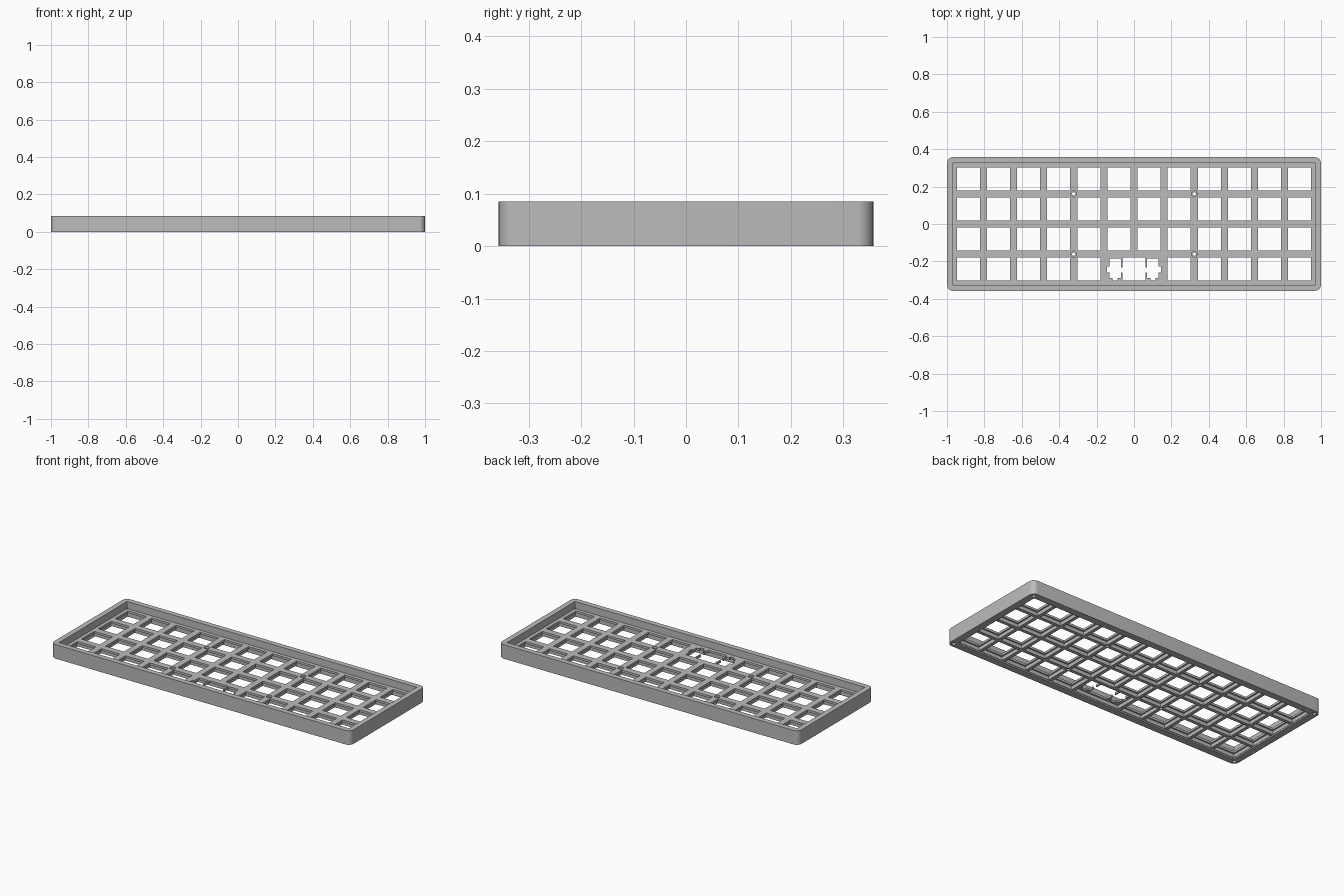
import bpy
import bmesh
from math import radians
from mathutils import Matrix

old = bpy.data.objects.get("Cube")
if old:
    bpy.data.objects.remove(old, do_unlink=True)

PITCH = 0.161        # key spacing
KEY = 0.123          # key opening in the plate
UNDER = 0.141        # wider opening below the plate
HEIGHT = 0.085
PLATE_TOP = 0.042
PLATE_BOTTOM = 0.029
HALF_X, HALF_Y = 1.0, 0.357

grey = bpy.data.materials.new("plain grey")
grey.use_nodes = True
colour = (0.5, 0.5, 0.5, 1)
grey.diffuse_color = colour
grey.node_tree.nodes["Principled BSDF"].inputs["Base Color"].default_value = colour


def add_box(bm, x, y, w, d, z0, z1):
    m = Matrix.Translation((x, y, (z0 + z1) / 2)) @ Matrix.Diagonal((w, d, z1 - z0, 1))
    return bmesh.ops.create_cube(bm, size=1, matrix=m)["verts"]


def add_cylinder(bm, x, y, r, z0, z1):
    bmesh.ops.create_cone(bm, cap_ends=True, segments=24, radius1=r, radius2=r,
                          depth=z1 - z0, matrix=Matrix.Translation((x, y, (z0 + z1) / 2)))


def make_object(name, bm):
    mesh = bpy.data.meshes.new(name)
    bm.to_mesh(mesh)
    bm.free()
    ob = bpy.data.objects.new(name, mesh)
    bpy.context.collection.objects.link(ob)
    mesh.materials.append(grey)
    return ob


cutters = []


def cut(name, bm):
    cutter = make_object(name, bm)
    cutter.hide_render = True
    mod = case.modifiers.new(name, "BOOLEAN")
    mod.operation = "DIFFERENCE"
    mod.solver = "EXACT"
    mod.use_self = True
    mod.object = cutter
    cutters.append(cutter)


# Solid case body with rounded upright corners
bm = bmesh.new()
add_box(bm, 0, 0, 2 * HALF_X, 2 * HALF_Y, 0, HEIGHT)
upright = [e for e in bm.edges if abs(e.verts[0].co.z - e.verts[1].co.z) > 0.01]
bmesh.ops.bevel(bm, geom=upright, offset=0.032, segments=8, profile=0.5, affect="EDGES")
case = make_object("keyboard_case", bm)

# Keycap well above the plate
bm = bmesh.new()
add_box(bm, 0, 0, 1.936, 0.65, PLATE_TOP, HEIGHT + 0.05)
cut("keycap_well", bm)

# Shallow recess underneath for the circuit board
bm = bmesh.new()
add_box(bm, 0, 0, 1.916, 0.63, -0.05, 0.008)
cut("board_recess", bm)

# Grid of key openings, with one double-width key in the front row
bm_top, bm_under = bmesh.new(), bmesh.new()
for row in range(4):
    for col in range(12):
        if row == 0 and col in (5, 6):
            continue
        x, y = (col - 5.5) * PITCH, (row - 1.5) * PITCH
        add_box(bm_top, x, y, KEY, KEY, -0.02, PLATE_TOP + 0.02)
        add_box(bm_under, x, y, UNDER, UNDER, -0.03, PLATE_BOTTOM)
wide_y = -1.5 * PITCH
add_box(bm_top, 0, wide_y, KEY, KEY, -0.02, PLATE_TOP + 0.02)
add_box(bm_under, 0, wide_y, 0.3, UNDER, -0.03, PLATE_BOTTOM)
cut("under_openings", bm_under)
cut("key_openings", bm_top)

# Stabiliser slots on both sides of the wide key
bm = bmesh.new()
for side in (-1, 1):
    add_box(bm, side * 0.101, wide_y + 0.006, 0.062, 0.104, -0.02, PLATE_TOP + 0.02)
    add_box(bm, side * 0.101, wide_y - 0.05, 0.026, 0.022, -0.015, PLATE_TOP + 0.015)
    add_box(bm, side * 0.137, wide_y - 0.002, 0.014, 0.03, -0.012, PLATE_TOP + 0.012)
    add_box(bm, side * 0.064, wide_y - 0.004, 0.02, 0.026, -0.01, PLATE_TOP + 0.01)
cut("stabiliser_slots", bm)

# Screw holes through the plate and blind holes under the corners
bm = bmesh.new()
bm_bore = bmesh.new()
for sx in (-1, 1):
    for sy in (-1, 1):
        add_cylinder(bm, sx * 2 * PITCH, sy * PITCH, 0.009, -0.02, PLATE_TOP + 0.02)
        add_cylinder(bm_bore, sx * 2 * PITCH, sy * PITCH, 0.016, PLATE_TOP - 0.012, PLATE_TOP + 0.03)
        add_cylinder(bm, sx * 0.974, sy * 0.331, 0.011, -0.02, 0.05)
cut("screw_holes", bm)
cut("screw_head_bores", bm_bore)

# Bake the cuts and remove the cutters
bpy.context.view_layer.update()
graph = bpy.context.evaluated_depsgraph_get()
baked = bpy.data.meshes.new_from_object(case.evaluated_get(graph))
case.modifiers.clear()
case.data = baked
baked.materials.clear()
baked.materials.append(grey)
for face in baked.polygons:
    face.material_index = 0
for cutter in cutters:
    bpy.data.objects.remove(cutter, do_unlink=True)

bpy.ops.object.select_all(action="DESELECT")
case.select_set(True)
bpy.context.view_layer.objects.active = case
bpy.ops.object.shade_smooth_by_angle(angle=radians(30))
